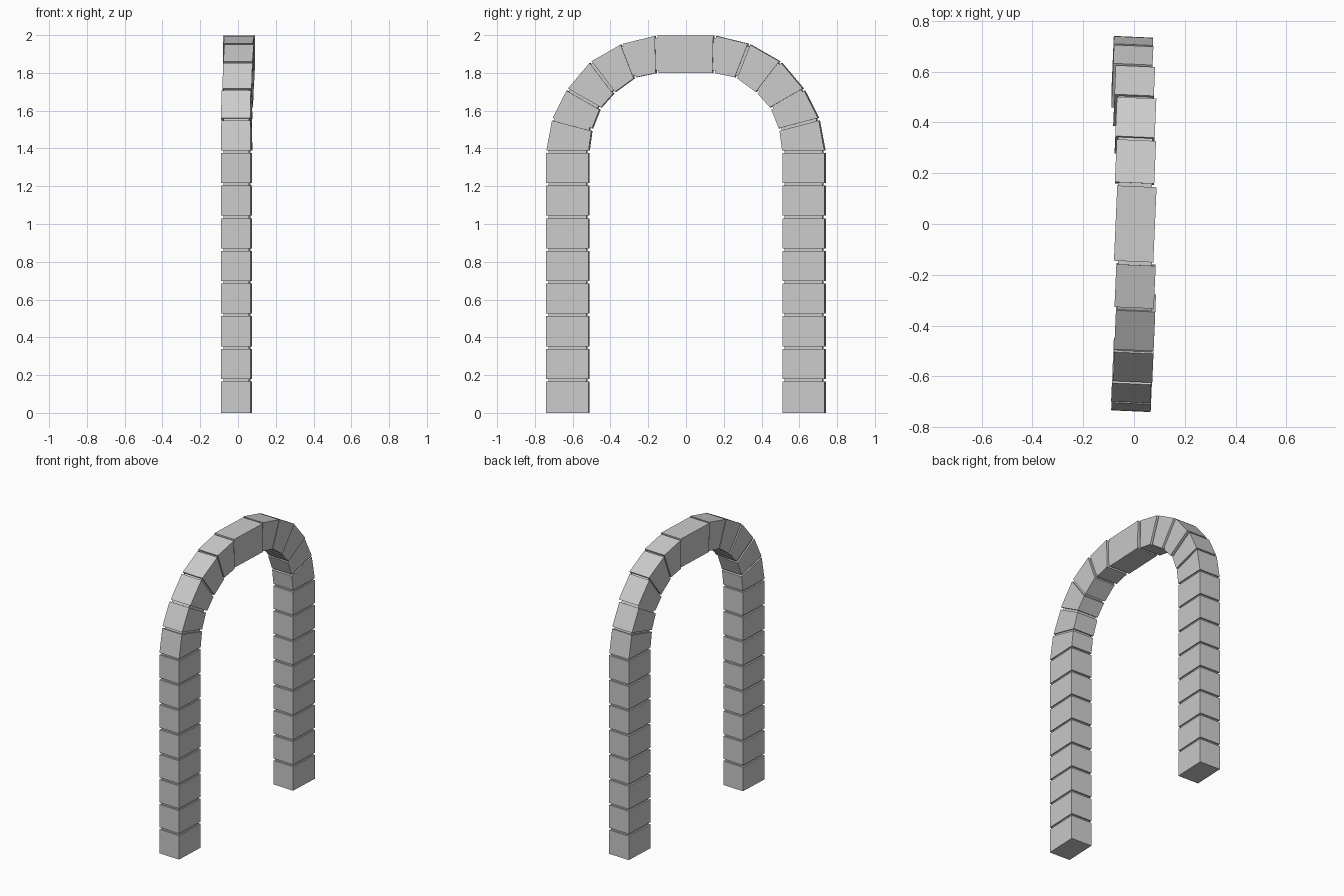
import bpy, bmesh
from mathutils import Vector, Matrix
from math import radians

if "Cube" in bpy.data.objects:
    bpy.data.objects.remove(bpy.data.objects["Cube"])

GAP = 0.007      # half of the mortar joint
HALF_W = 0.0775  # half thickness of a stone
TWIST = radians(-2.5)

# joints of one half of the arch: (outer y, outer z, inner y, inner z)
PITCH = 1.383 / 8
LEG = [(0.737, i * PITCH, 0.513, i * PITCH) for i in range(9)]
CURVE = [(0.705, 1.555, 0.497, 1.50), (0.626, 1.712, 0.452, 1.612),
         (0.503, 1.858, 0.378, 1.695), (0.337, 1.953, 0.268, 1.775),
         (0.155, 1.997, 0.15, 1.80)]
JOINTS = LEG + CURVE


def prism(name, quad, half_w, x=0.0, twist=0.0):
    """Extrude a (y, z) quad along x, turned about its own centre."""
    mid = sum(quad, Vector((0, 0))) / 4
    turn = Matrix.Translation((x, mid.x, mid.y)) @ Matrix.Rotation(twist, 4, 'Z')
    bm = bmesh.new()
    ends = [[bm.verts.new(turn @ Vector((sx * half_w, *(p - mid)))) for p in quad]
            for sx in (-1, 1)]
    bm.faces.new(ends[0])
    bm.faces.new(ends[1])
    for i in range(4):
        j = (i + 1) % 4
        bm.faces.new((ends[0][i], ends[0][j], ends[1][j], ends[1][i]))
    bmesh.ops.recalc_face_normals(bm, faces=bm.faces)
    mesh = bpy.data.meshes.new(name)
    bm.to_mesh(mesh)
    bm.free()
    ob = bpy.data.objects.new(name, mesh)
    bpy.context.collection.objects.link(ob)


def quad_between(a, b, gap_a, gap_b, inset=0.0):
    """Stone outline between two joints, with gaps and optional inset."""
    ao, ai, bo, bi = Vector(a[:2]), Vector(a[2:]), Vector(b[:2]), Vector(b[2:])
    along_o, along_i = (bo - ao).normalized(), (bi - ai).normalized()
    da, db = (ai - ao).normalized() * inset, (bi - bo).normalized() * inset
    return [ao + along_o * gap_a + da, bo - along_o * gap_b + db,
            bi - along_i * gap_b - db, ai + along_i * gap_a - da]


def flip(j):
    return (-j[0], j[1], -j[2], j[3])


# stones and recessed mortar on both sides
for side, label in ((1, "back"), (-1, "front")):
    joints = JOINTS if side == 1 else [flip(j) for j in JOINTS]
    for i, (a, b) in enumerate(zip(joints, joints[1:])):
        part = "leg_stone" if i < 8 else "arch_stone"
        x = -0.007 if i < 10 else (0.0 if i == 10 else 0.005)
        start = 0.0 if i == 0 else GAP
        prism(f"{label}_{part}", quad_between(a, b, start, GAP), HALF_W, x, TWIST)
    for i in range(1, len(joints)):
        a, j = joints[i - 1], joints[i]
        o, n = Vector(j[:2]), Vector(j[2:])
        d = (n - o).normalized()
        t = Vector((-d.y, d.x)) * (GAP + 0.004)
        o, n = o + d * 0.012, n - d * 0.012
        x = -0.006 if i < 11 else 0.004
        prism(f"{label}_mortar", [o - t, o + t, n + t, n - t], HALF_W - 0.01, x, TWIST)

# keystone
top = JOINTS[-1]
prism("keystone", quad_between(top, flip(top), GAP, GAP), HALF_W, 0.005, TWIST)
